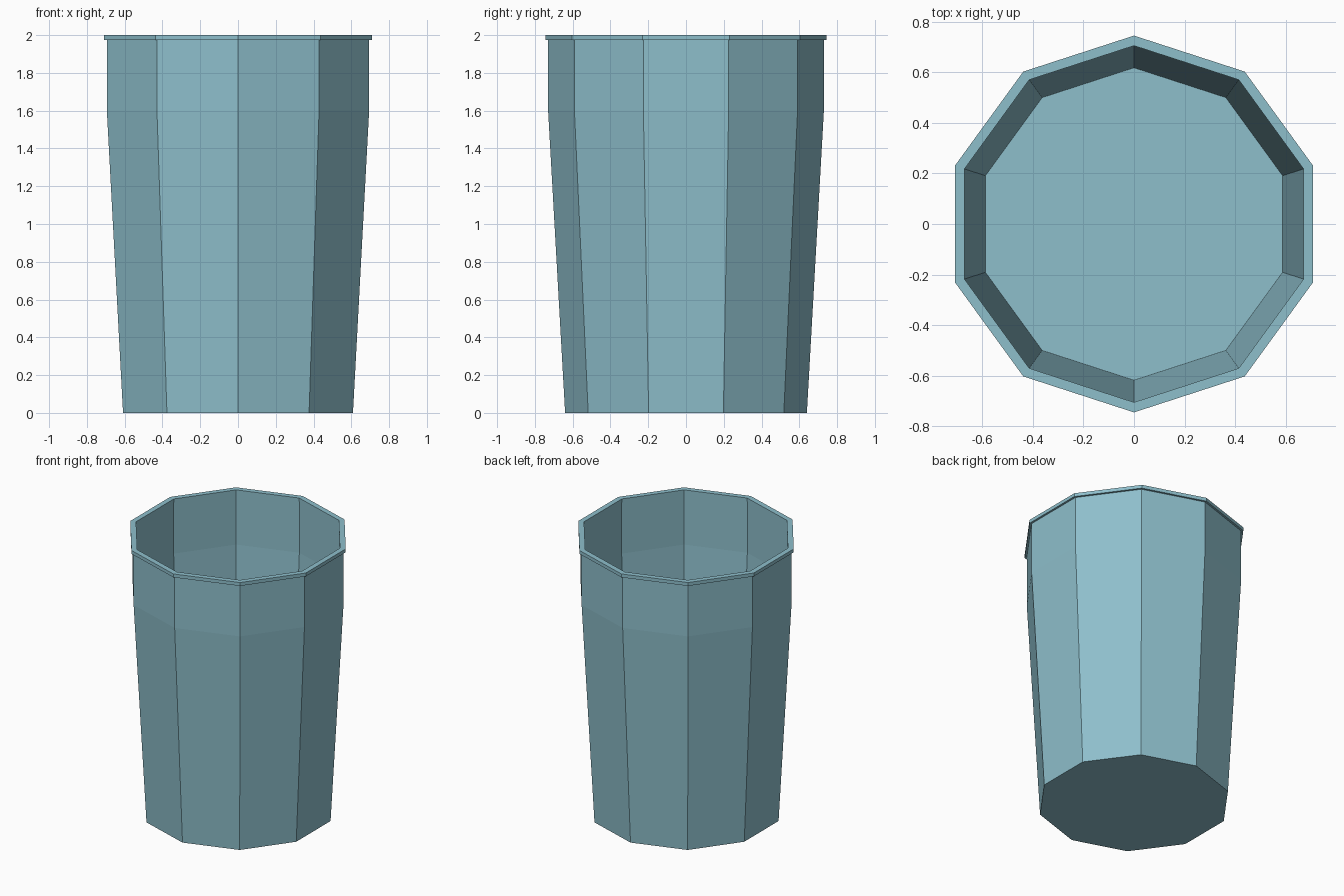
import bpy
import bmesh
from math import cos, sin, pi

SIDES = 10

default = bpy.data.objects.get("Cube")
if default:
    bpy.data.objects.remove(default, do_unlink=True)

# One flat colour
blue = bpy.data.materials.new("pale_blue")
blue.use_nodes = True
colour = (0.27, 0.52, 0.60, 1.0)
blue.diffuse_color = colour
blue.node_tree.nodes["Principled BSDF"].inputs["Base Color"].default_value = colour


def lathe(name, profile, closed=False):
    """Revolve (radius, height) points into flat facets; open ends are capped."""
    bm = bmesh.new()
    rings = []
    for radius, height in profile:
        angles = [2 * pi * i / SIDES - pi / 2 for i in range(SIDES)]
        rings.append([bm.verts.new((radius * cos(a), radius * sin(a), height))
                      for a in angles])
    pairs = list(zip(rings, rings[1:]))
    if closed:
        pairs.append((rings[-1], rings[0]))
    else:
        bm.faces.new(rings[0])
        bm.faces.new(rings[-1])
    for low, high in pairs:
        for i in range(SIDES):
            j = (i + 1) % SIDES
            bm.faces.new((low[i], low[j], high[j], high[i]))
    bmesh.ops.recalc_face_normals(bm, faces=bm.faces)
    mesh = bpy.data.meshes.new(name)
    bm.to_mesh(mesh)
    bm.free()
    mesh.materials.append(blue)
    obj = bpy.data.objects.new(name, mesh)
    bpy.context.collection.objects.link(obj)
    return obj


# Tapered cup: outer wall up, over the top, inner wall down to the floor
lathe("cup_body", [(0.64, 0), (0.73, 1.6), (0.73, 1.98),
                   (0.707, 1.98), (0.707, 1.6), (0.618, 0.025)])

# Thin lip around the mouth
lathe("cup_rim", [(0.745, 1.975), (0.745, 2.0), (0.705, 2.0), (0.705, 1.975)],
      closed=True)
